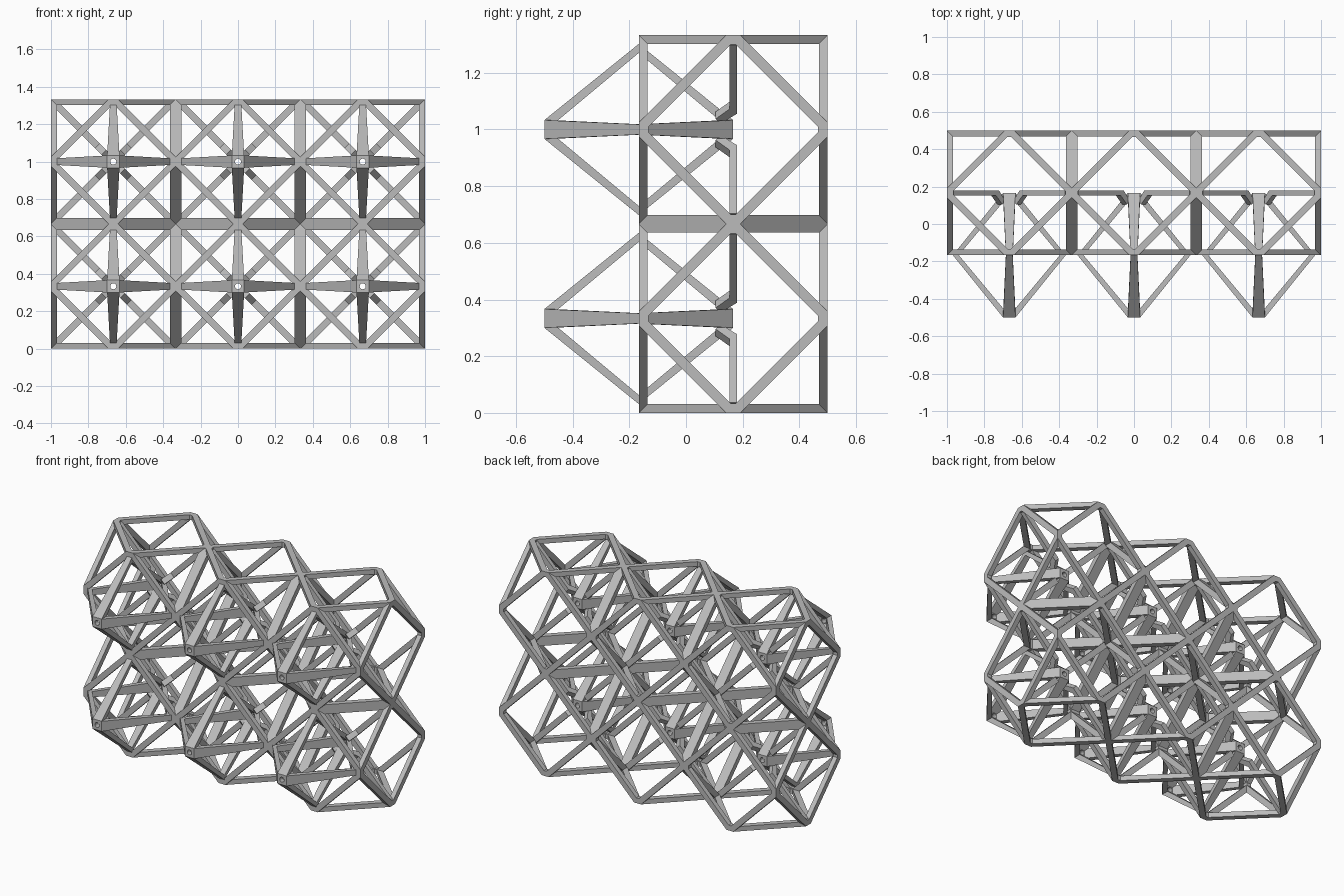
import bpy, bmesh, math
from mathutils import Vector

cube = bpy.data.objects.get("Cube")
if cube:
    bpy.data.objects.remove(cube, do_unlink=True)

A = 1 / 3          # half of a lattice cell
T = 0.031          # strut depth
C = 0.025          # half strut width, measured along an axis
HUB = 0.033        # half width of a hub

grey = bpy.data.materials.new("Light grey")
grey.use_nodes = True
colour = (0.5, 0.5, 0.5, 1)
grey.diffuse_color = colour
bsdf = next(n for n in grey.node_tree.nodes if n.type == 'BSDF_PRINCIPLED')
bsdf.inputs["Base Color"].default_value = colour

X, Y, Z = Vector((1, 0, 0)), Vector((0, 1, 0)), Vector((0, 0, 1))


def ring(bm, outer, inner, origin, u, v, n, depth):
    """Flat ring between two matching outlines, extruded along n."""
    def loop(pts, d):
        return [bm.verts.new(origin + u * p + v * q + n * d) for p, q in pts]
    loops = [loop(outer, 0), loop(inner, 0), loop(inner, depth), loop(outer, depth)]
    count = len(outer)
    for k in range(4):
        a, b = loops[k], loops[(k + 1) % 4]
        for i in range(count):
            j = (i + 1) % count
            bm.faces.new((a[i], a[j], b[j], b[i]))


def strut(bm, start, end):
    """Six-sided bar between two four-cornered ends."""
    a = [bm.verts.new(p) for p in start]
    b = [bm.verts.new(p) for p in end]
    bm.faces.new(a)
    bm.faces.new(b)
    for i in range(4):
        j = (i + 1) % 4
        bm.faces.new((a[i], a[j], b[j], b[i]))


def section(d, p, outer, inner, width):
    """Strut end: two (radius, y) points spread sideways along p."""
    h = p * (width / 2)
    o, i = d * outer[0] + Y * outer[1], d * inner[0] + Y * inner[1]
    return [o - h, o + h, i + h, i - h]


def finish(bm, name):
    bmesh.ops.recalc_face_normals(bm, faces=bm.faces)
    mesh = bpy.data.meshes.new(name)
    bm.to_mesh(mesh)
    bm.free()
    mesh.materials.append(grey)
    return mesh


def clipped_diamond(reach, flat):
    pts = []
    for k in range(4):
        c, s = round(math.cos(k * math.pi / 2)), round(math.sin(k * math.pi / 2))
        for f in (-flat, flat):
            pts.append((c * reach - s * f, s * reach + c * f))
    return pts


# Cell cage: one clipped diamond frame on each side of the cell
bm = bmesh.new()
reach = A - 0.034
for n, u, v in ((X, Y, Z), (Y, Z, X), (Z, X, Y)):
    for s in (-1, 1):
        ring(bm, clipped_diamond(A, C), clipped_diamond(reach, A - C - reach),
             n * (s * A), u, v, -n * s, T)
cage = finish(bm, "cell_cage")

# Tapered arms of the front octahedron, centred on the cell's front side
bm = bmesh.new()
for d, p in ((X, Z), (-X, Z), (Z, X), (-Z, X)):
    for s in (-1, 1):
        strut(bm,
              section(d, p, (HUB, s * A), (0.018, s * (A - T)), 2 * HUB),
              section(d, p, (0.302, 0), (0.28, -s * 0.012), 0.036))
arms = finish(bm, "octahedron_arms")

# Pierced square hubs at the two octahedron tips
bm = bmesh.new()
square, hole = [], []
for k in range(16):
    c, s = math.cos(k * math.pi / 8), math.sin(k * math.pi / 8)
    m = HUB / max(abs(c), abs(s))
    square.append((c * m, s * m))
    hole.append((c * 0.016, s * 0.016))
for s in (-1, 1):
    ring(bm, square, hole, Y * (s * A), X, Z, -Y * s, T)
hubs = finish(bm, "octahedron_hubs")

# Diagonal braces in the cell's middle plane, bent forward near the hub
bm = bmesh.new()
R2 = math.sqrt(2)
for sx in (-1, 1):
    for sz in (-1, 1):
        d, p = Vector((sx, 0, sz)) / R2, Vector((-sz, 0, sx)) / R2
        bend = section(d, p, (0.085 * R2, -0.013), (0.068 * R2, 0.013), 0.036)
        strut(bm, bend, section(d, p, (0.31 * R2, -0.013), (0.31 * R2, 0.013), 0.036))
        strut(bm, section(d, p, (0.05 * R2, -0.062), (0.033 * R2, -0.045), 0.036), bend)
braces = finish(bm, "middle_braces")

# Three columns and two rows of cells
for col in (-1, 0, 1):
    for row in (0, 1):
        for mesh, y in ((cage, A / 2), (arms, -A / 2), (hubs, -A / 2), (braces, A / 2)):
            ob = bpy.data.objects.new(f"{mesh.name}_{col + 2}_{row + 1}", mesh)
            ob.location = (col * 2 * A, y, A + row * 2 * A)
            bpy.context.collection.objects.link(ob)
